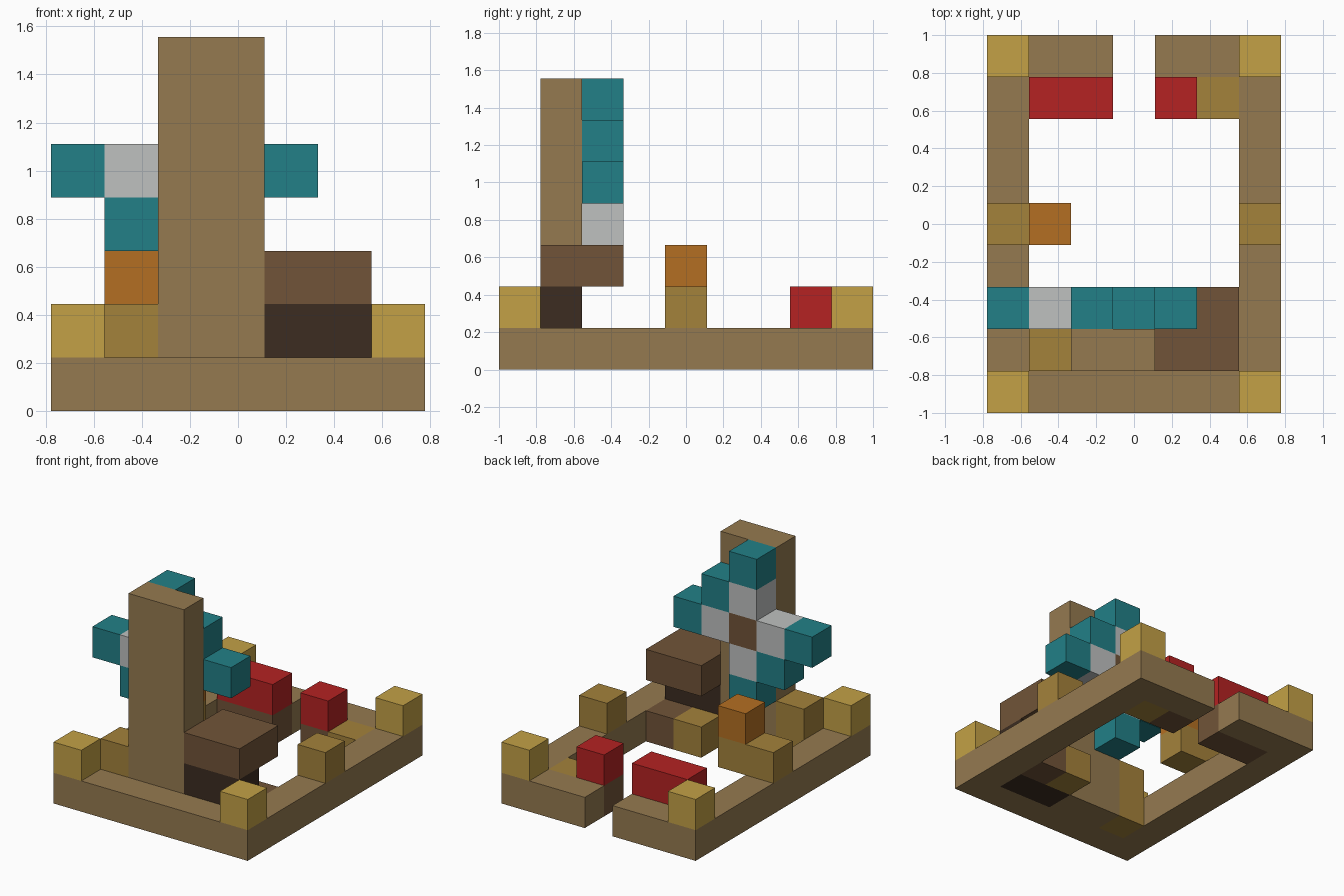
import bpy
import bmesh
from mathutils import Vector

cube = bpy.data.objects.get("Cube")
if cube:
    bpy.data.objects.remove(cube, do_unlink=True)

U = 2 / 9                       # size of one block
ORIGIN = Vector((3.5, 4.5, 0))  # block grid centre on the ground


def material(name, hex_code):
    """Flat material from a display-space hex colour."""
    rgb = []
    for i in (0, 2, 4):
        c = int(hex_code[i:i + 2], 16) / 255
        rgb.append(c / 12.92 if c <= 0.04045 else ((c + 0.055) / 1.055) ** 2.4)
    m = bpy.data.materials.new(name)
    m.use_nodes = True
    m.diffuse_color = (*rgb, 1)
    m.node_tree.nodes["Principled BSDF"].inputs["Base Color"].default_value = (*rgb, 1)
    return m


tan = material("tan", "957A50")
gold = material("gold", "C3A146")
ochre = material("ochre", "A4823B")
brown = material("brown", "715438")
dark = material("dark brown", "3C2C21")
orange = material("orange", "B46F22")
red = material("red", "B52222")
teal = material("teal", "228087")
white = material("light grey", "BFC1C0")


def blocks(name, mat, *boxes):
    """One object of cuboids, each given as (first block, size) in block units."""
    bm = bmesh.new()
    for start, size in boxes:
        start, size = Vector(start), Vector(size)
        made = bmesh.ops.create_cube(bm, size=1)["verts"]
        for v in made:
            corner = v.co + Vector((0.5, 0.5, 0.5))
            v.co = (start + corner * size - ORIGIN) * U
    mesh = bpy.data.meshes.new(name)
    bm.to_mesh(mesh)
    bm.free()
    mesh.materials.append(mat)
    obj = bpy.data.objects.new(name, mesh)
    bpy.context.collection.objects.link(obj)
    return obj


ONE = (1, 1, 1)

# Boundary wall with a gateway at the back
blocks("front_wall", tan, ((1, 0, 0), (5, 1, 1)))
for side, x in (("right", 0), ("left", 6)):
    blocks(side + "_wall", tan, ((x, 0, 0), (1, 9, 1)))
    blocks(side + "_wall_post", ochre, ((x, 4, 1), ONE))
    for end, y in (("front", 0), ("back", 8)):
        blocks(f"{end}_{side}_corner_post", gold, ((x, y, 1), ONE))
blocks("back_wall_right", tan, ((1, 8, 0), (2, 1, 1)))
blocks("back_wall_left", tan, ((4, 8, 0), (2, 1, 1)))

# Tower and the hut beside it
blocks("tower", tan, ((2, 1, 0), (2, 1, 7)))
blocks("tower_buttress", ochre, ((1, 1, 0), (1, 1, 2)))
blocks("hut_body", dark, ((4, 1, 0), (2, 1, 2)))
blocks("hut_roof", brown, ((4, 1, 2), (2, 2, 1)))
blocks("hut_step", brown, ((5, 2, 0), ONE))
blocks("hay_block", ochre, ((4, 2, 0), ONE))

# Sails on the back of the tower
blocks("sail_hub", brown, ((2, 2, 4), ONE))
arms = [((2 + dx, 2, 4 + dz), ONE) for dx, dz in ((1, 0), (-1, 0), (0, 1), (0, -1))]
blocks("sail_arms", white, *arms)
tips = [((2 + dx, 2, 4 + dz), ONE)
        for dx, dz in ((2, 0), (-2, 0), (0, 2), (0, -2), (1, 1), (-1, -1))]
blocks("sail_tips", teal, *tips)

# Lamp on a bracket at the right wall
blocks("lamp_bracket", ochre, ((1, 4, 1), ONE))
blocks("lamp", orange, ((1, 4, 2), ONE))

# Flower beds either side of the gateway
for side, x, width in (("right", 1, 2), ("left", 4, 1)):
    blocks(side + "_flower_bed", brown, ((x, 7, 0), (width, 1, 1)))
    blocks(side + "_flowers", red, ((x, 7, 1), (width, 1, 1)))
blocks("gate_step", ochre, ((5, 7, 0), ONE))
